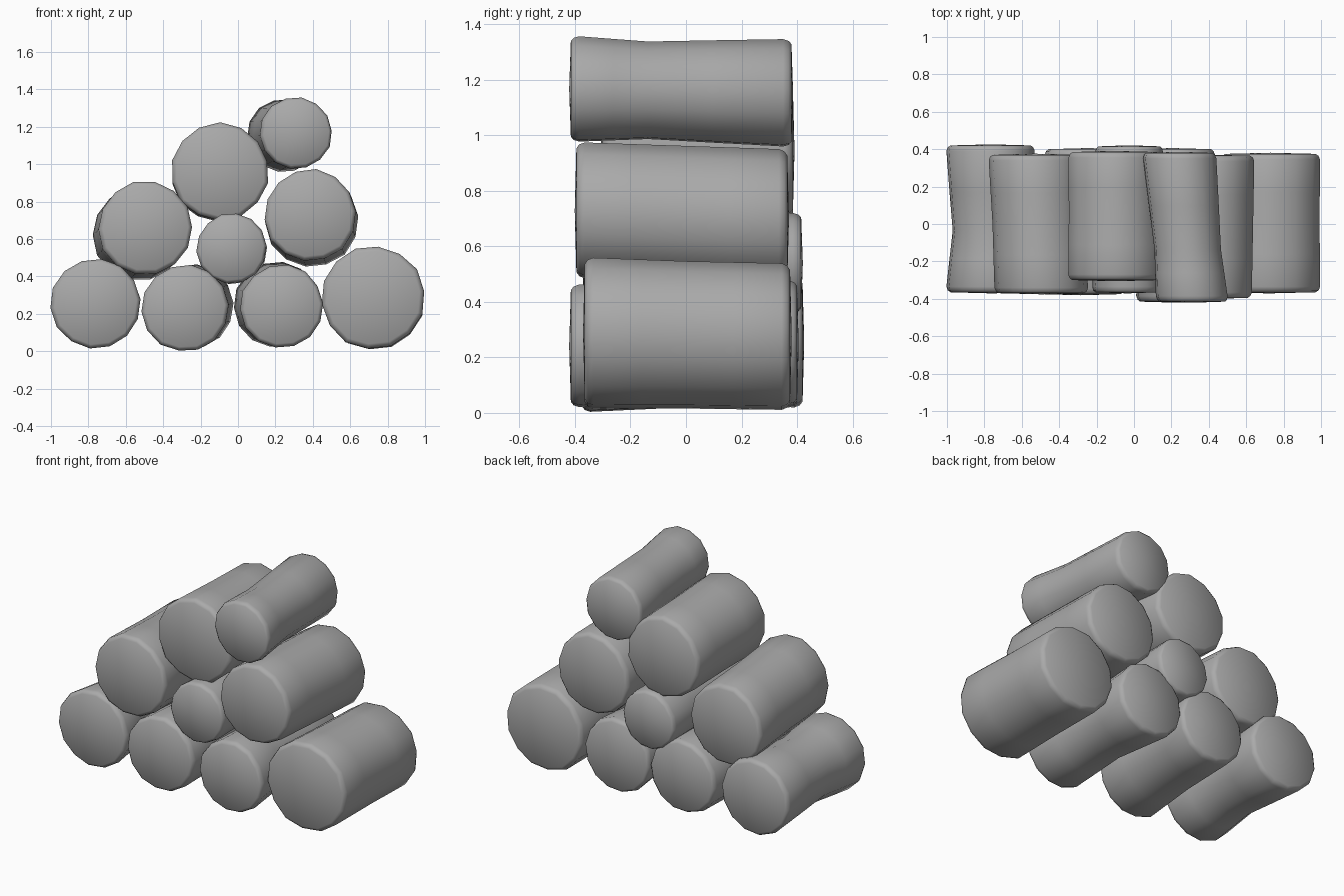
import bpy, bmesh, math, random
from mathutils import Vector

cube = bpy.data.objects.get("Cube")
if cube:
    bpy.data.objects.remove(cube, do_unlink=True)

random.seed(4)
SIDES = 14

# One plain grey for every log
grey = bpy.data.materials.new("plain_grey")
grey.use_nodes = True
grey.diffuse_color = (0.4, 0.4, 0.4, 1)
grey.node_tree.nodes["Principled BSDF"].inputs["Base Color"].default_value = (0.4, 0.4, 0.4, 1)


def log(name, front, back, waist=1.0, waist_at=0.5):
    """Worn log between two ends, each given as (x, y, z, radius)."""
    front, back = Vector(front), Vector(back)
    wobble = [random.uniform(0.985, 1.015) for _ in range(SIDES)]
    turn = random.uniform(0, math.tau / SIDES)
    length = back.y - front.y
    rim = 0.03 / length
    # (position along the log, radius scale): rounded rim, body, rounded rim
    stations = [(0, 0.91), (rim * 0.35, 0.97), (rim, 1.0),
                (waist_at * 0.55, (1 + waist) / 2), (waist_at, waist),
                (1 - (1 - waist_at) * 0.55, (1 + waist) / 2),
                (1 - rim, 1.0), (1 - rim * 0.35, 0.97), (1, 0.91)]
    bm = bmesh.new()
    rings = []
    for t, scale in stations:
        c = front.lerp(back, t)
        ring = []
        for i, w in enumerate(wobble):
            a = turn + math.tau * i / SIDES
            r = c.w * scale * w
            ring.append(bm.verts.new((c.x + r * math.cos(a), c.y, c.z + r * math.sin(a))))
        rings.append(ring)
    for a, b in zip(rings, rings[1:]):
        for i in range(SIDES):
            j = (i + 1) % SIDES
            bm.faces.new((a[i], a[j], b[j], b[i]))
    # Slightly domed end caps
    for ring, end, out in ((rings[0], front, -0.006), (rings[-1], back, 0.006)):
        tip = bm.verts.new((end.x, end.y + out, end.z))
        for i in range(SIDES):
            bm.faces.new((ring[i], ring[(i + 1) % SIDES], tip))
    bmesh.ops.recalc_face_normals(bm, faces=bm.faces)
    for f in bm.faces:
        f.smooth = True
    mesh = bpy.data.meshes.new(name)
    bm.to_mesh(mesh)
    bm.free()
    mesh.materials.append(grey)
    bpy.context.collection.objects.link(bpy.data.objects.new(name, mesh))


# Bottom row
log("bottom_log_far_right", (-0.76, -0.365, 0.255, 0.242), (-0.765, 0.42, 0.255, 0.237), 0.86, 0.42)
log("bottom_log_mid_right", (-0.285, -0.375, 0.23, 0.232), (-0.25, 0.4, 0.24, 0.225), 0.96)
log("bottom_log_mid_left", (0.235, -0.415, 0.24, 0.222), (0.205, 0.4, 0.25, 0.228), 0.88)
log("bottom_log_far_left", (0.722, -0.365, 0.288, 0.277), (0.73, 0.375, 0.275, 0.268), 0.99)
# Second row
log("middle_log_right", (-0.495, -0.37, 0.66, 0.252), (-0.53, 0.37, 0.625, 0.25), 0.98)
log("middle_log_small", (-0.035, -0.365, 0.55, 0.187), (-0.025, 0.415, 0.54, 0.18), 0.95)
log("middle_log_left", (0.385, -0.395, 0.728, 0.246), (0.395, 0.365, 0.698, 0.25), 1.0)
# Upper logs
log("upper_log", (-0.097, -0.3, 0.962, 0.262), (-0.105, 0.385, 0.945, 0.252), 0.99)
log("top_log", (0.312, -0.415, 1.167, 0.193), (0.243, 0.38, 1.152, 0.197), 0.92, 0.35)
